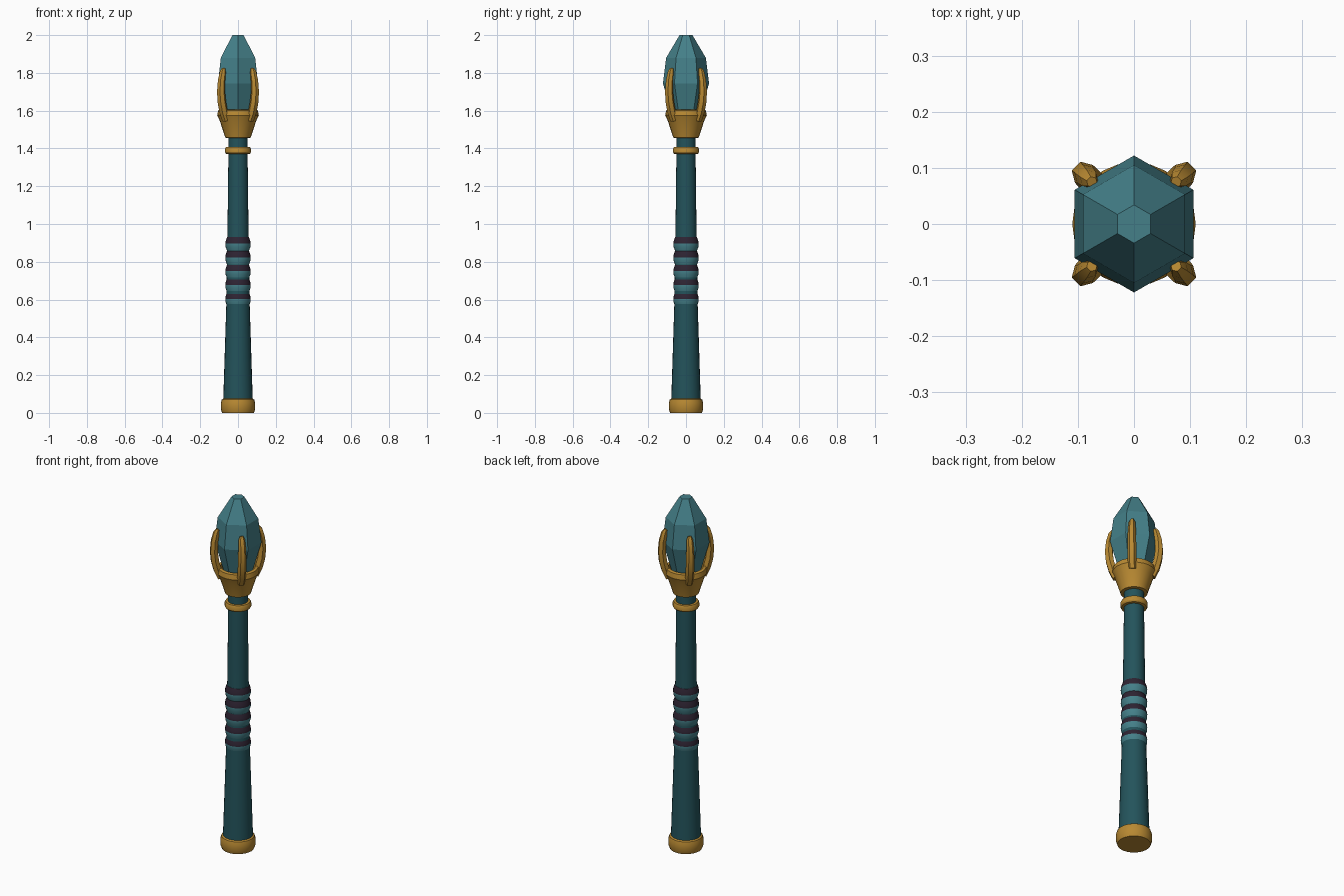
import bpy, bmesh, math
from mathutils import Vector

if "Cube" in bpy.data.objects:
    bpy.data.objects.remove(bpy.data.objects["Cube"])


def material(name, rgb):
    m = bpy.data.materials.new(name)
    m.diffuse_color = (*rgb, 1)
    m.use_nodes = True
    m.node_tree.nodes["Principled BSDF"].inputs["Base Color"].default_value = m.diffuse_color
    return m


DARK_TEAL = material("dark_teal", (0.017, 0.087, 0.105))
TEAL = material("light_teal", (0.058, 0.215, 0.25))
GOLD = material("gold", (0.48, 0.25, 0.032))
PLUM = material("dark_plum", (0.027, 0.017, 0.032))


def loft(name, rings, mats, angle=30, rule=None):
    """Skin a list of point rings, cap both ends, shade by angle."""
    bm = bmesh.new()
    loops = [[bm.verts.new(p) for p in ring] for ring in rings]
    n = len(loops[0])
    for i, (a, b) in enumerate(zip(loops, loops[1:])):
        for j in range(n):
            k = (j + 1) % n
            f = bm.faces.new((a[j], a[k], b[k], b[j]))
            f.material_index = rule(i) if rule else 0
    bm.faces.new(loops[0][::-1])
    bm.faces.new(loops[-1])
    bmesh.ops.recalc_face_normals(bm, faces=bm.faces[:])
    mesh = bpy.data.meshes.new(name)
    bm.to_mesh(mesh)
    bm.free()
    for m in mats:
        mesh.materials.append(m)
    ob = bpy.data.objects.new(name, mesh)
    bpy.context.collection.objects.link(ob)
    bpy.ops.object.select_all(action='DESELECT')
    bpy.context.view_layer.objects.active = ob
    ob.select_set(True)
    bpy.ops.object.shade_smooth_by_angle(angle=math.radians(angle))
    return ob


def lathe(name, profile, mats, sides=24, turn=0.0, **kw):
    """Revolve (radius, height) points around z."""
    steps = [turn + math.tau * j / sides for j in range(sides)]
    rings = [[(r * math.cos(a), r * math.sin(a), z) for a in steps] for r, z in profile]
    return loft(name, rings, mats, **kw)


# Tapered shaft
lathe("shaft", [(0.079, 0.04), (0.062, 0.57), (0.056, 0.93), (0.051, 1.35), (0.051, 1.5)],
      [DARK_TEAL])

# Pommel at the foot
lathe("pommel", [(0.084, 0), (0.091, 0.02), (0.091, 0.052), (0.086, 0.07), (0.078, 0.075)], [GOLD])

# Ribbed grip: teal flares with dark upper bands
grip = []
for i in range(5):
    z = 0.566 + 0.073 * i
    grip += [(0.058, z), (0.066, z + 0.022), (0.067, z + 0.038), (0.066, z + 0.05)]
grip.append((0.058, 0.931))
lathe("grip", grip, [TEAL, PLUM], rule=lambda i: int(i % 4 >= 2))

# Collar ring
lathe("collar", [(0.05, 1.37), (0.064, 1.372), (0.069, 1.38), (0.069, 1.398),
                 (0.064, 1.407), (0.05, 1.408)], [GOLD])

# Flared cup with a hollow top
lathe("cup", [(0.05, 1.455), (0.068, 1.457), (0.073, 1.475), (0.096, 1.545), (0.11, 1.575),
              (0.105, 1.602), (0.09, 1.606), (0.078, 1.575)], [GOLD])

# Six-sided crystal
lathe("crystal", [(0.07, 1.56), (0.122, 1.745), (0.105, 1.88), (0.034, 2.0)],
      [TEAL], sides=6, turn=math.pi / 6, angle=1)

# Four curved claws: (distance from axis, height, thickness)
PATH = [(0.088, 1.55, 0.022), (0.108, 1.595, 0.023), (0.121, 1.645, 0.023), (0.127, 1.70, 0.022),
        (0.123, 1.76, 0.020), (0.113, 1.805, 0.017), (0.106, 1.823, 0.010)]
for q in range(4):
    a = math.pi / 4 + q * math.pi / 2
    out, side = Vector((math.cos(a), math.sin(a), 0)), Vector((-math.sin(a), math.cos(a), 0))
    rings = []
    for i, (r, z, t) in enumerate(PATH):
        p, n = PATH[max(i - 1, 0)], PATH[min(i + 1, len(PATH) - 1)]
        tangent = (out * (n[0] - p[0]) + Vector((0, 0, n[1] - p[1]))).normalized()
        normal = side.cross(tangent)
        centre = out * r + Vector((0, 0, z))
        rings.append([centre + t * (normal * math.cos(s) + side * math.sin(s))
                      for s in (math.tau * (j + 0.5) / 6 for j in range(6))])
    loft(f"claw_{q + 1}", rings, [GOLD])
